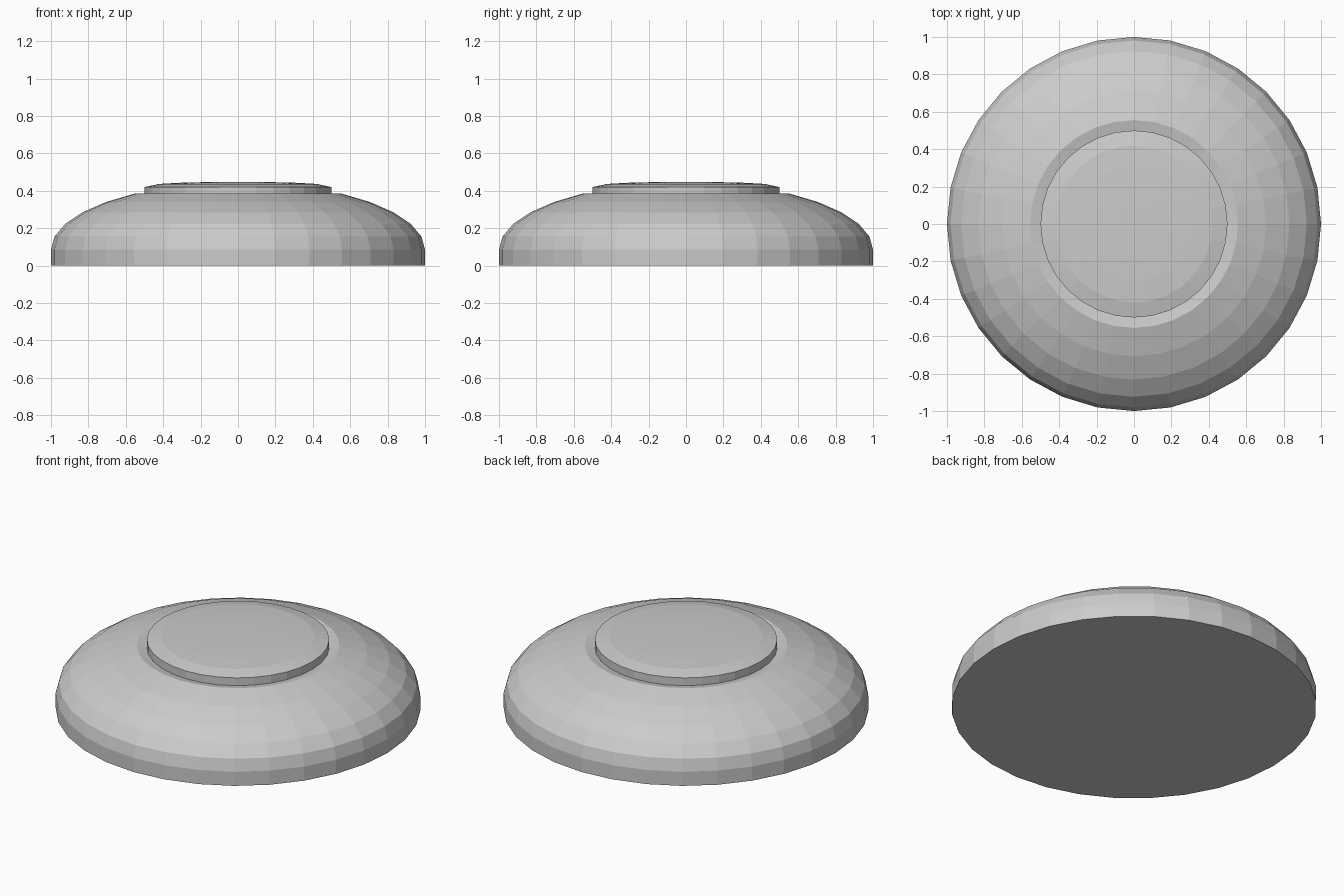
import bpy, bmesh
from math import sin, cos, pi, radians

if "Cube" in bpy.data.objects:
    bpy.data.objects.remove(bpy.data.objects["Cube"])

SEGMENTS = 32


def lathe(name, profile):
    """Revolve (radius, z) points, bottom to top, closing both ends."""
    bm = bmesh.new()
    rings = [[bm.verts.new((r * cos(2 * pi * i / SEGMENTS),
                            r * sin(2 * pi * i / SEGMENTS), z))
              for i in range(SEGMENTS)] for r, z in profile]
    for low, high in zip(rings, rings[1:]):
        for i in range(SEGMENTS):
            j = (i + 1) % SEGMENTS
            bm.faces.new((low[i], low[j], high[j], high[i]))
    bm.faces.new(rings[0][::-1])
    bm.faces.new(rings[-1])
    mesh = bpy.data.meshes.new(name)
    bm.to_mesh(mesh)
    bm.free()
    obj = bpy.data.objects.new(name, mesh)
    bpy.context.collection.objects.link(obj)
    return obj


# Domed body: short straight rim, flattened sphere, shallow recess on top
dome = [(cos(radians(11.25 * k)), 0.085 + 0.36 * sin(radians(11.25 * k)))
        for k in range(6)]
lathe("domed_body", [(1, 0)] + dome + [(0.5, 0.373)])

# Raised disc with a slightly crowned top
lathe("top_disc", [(0.5, 0.373), (0.5, 0.42), (0.42, 0.437),
                   (0.31, 0.443), (0.19, 0.446), (0.06, 0.447)])
